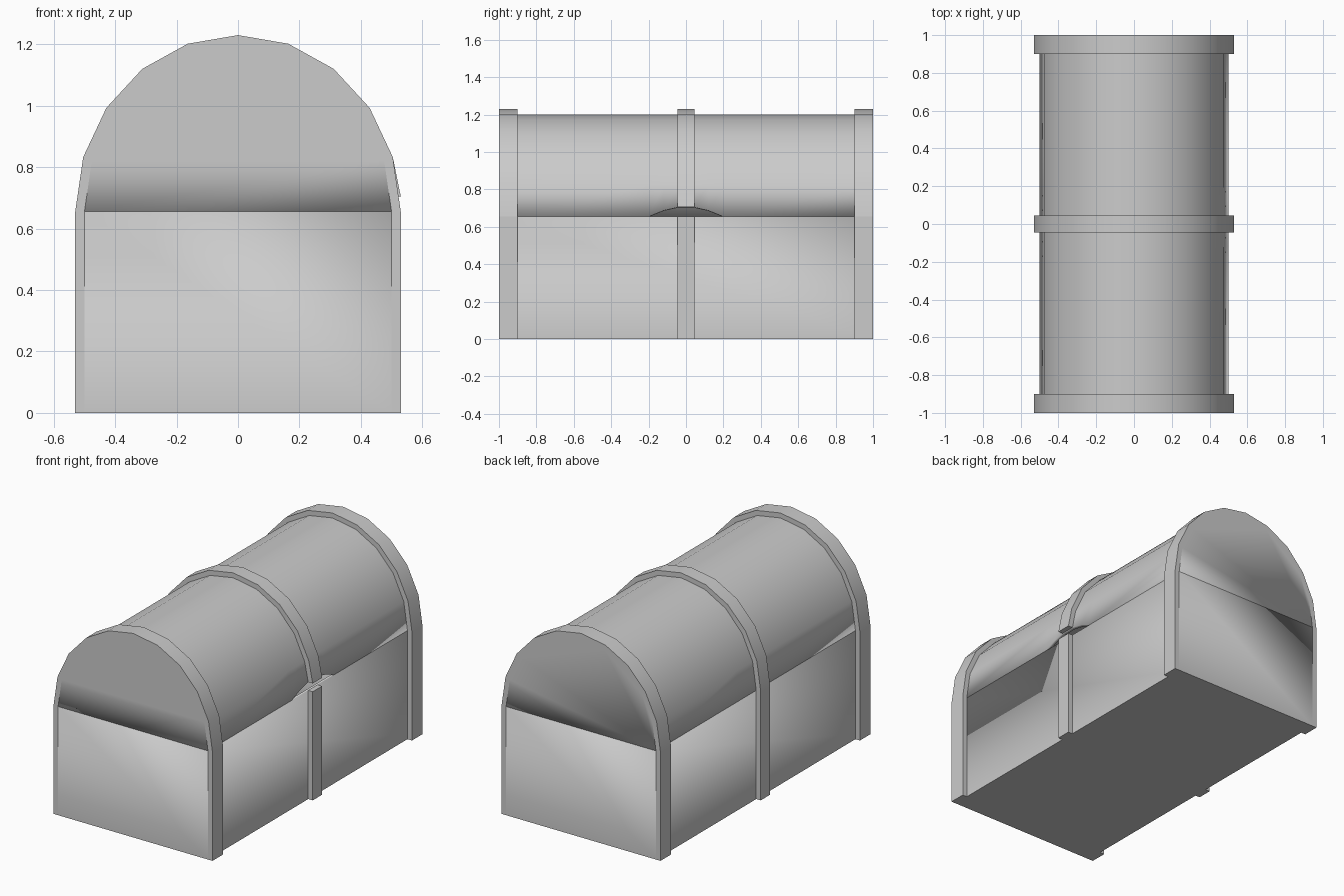
import bpy, bmesh
from math import sin, cos, pi

if "Cube" in bpy.data.objects:
    bpy.data.objects.remove(bpy.data.objects["Cube"])

SEAM = 0.655   # height where lid meets base
STEPS = 10     # segments across the arch


def arch(half_width, rise):
    return [(half_width * cos(pi * i / STEPS), SEAM + rise * sin(pi * i / STEPS))
            for i in range(STEPS + 1)]


def finish(name, bm, wall=0.0):
    bmesh.ops.recalc_face_normals(bm, faces=bm.faces)
    mesh = bpy.data.meshes.new(name)
    bm.to_mesh(mesh)
    bm.free()
    ob = bpy.data.objects.new(name, mesh)
    bpy.context.collection.objects.link(ob)
    bpy.ops.object.select_all(action='DESELECT')
    ob.select_set(True)
    bpy.context.view_layer.objects.active = ob
    bpy.ops.object.shade_smooth_by_angle(angle=pi / 6)
    if wall:
        mod = ob.modifiers.new("wall", 'SOLIDIFY')
        mod.thickness = wall
        mod.offset = -1
    return ob


def box(name, x0, x1, y0, y1, z0, z1, open_top=False):
    bm = bmesh.new()
    bmesh.ops.create_cube(bm, size=1)
    for v in bm.verts:
        v.co = (x1 if v.co.x > 0 else x0, y1 if v.co.y > 0 else y0, z1 if v.co.z > 0 else z0)
    if open_top:
        top = [f for f in bm.faces if all(v.co.z > z1 - 1e-4 for v in f.verts)]
        bmesh.ops.delete(bm, geom=top, context='FACES_ONLY')
    return finish(name, bm, 0.02 if open_top else 0)


# Base: open-topped box
box("base", -0.5, 0.5, -1, 1, 0, SEAM, open_top=True)

# Lid: hollow arched shell with a finger notch in its right rim
stations = [(-1, 0), (-0.2, 0), (-0.12, 0.033), (-0.045, 0.05),
            (0.045, 0.05), (0.12, 0.033), (0.2, 0), (1, 0)]
bm = bmesh.new()
rings = []
for y, lift in stations:
    rings.append([bm.verts.new((x, y, z + (lift if i == 0 else 0)))
                  for i, (x, z) in enumerate(arch(0.5, 0.545))])
for a, b in zip(rings, rings[1:]):
    for i in range(STEPS):
        bm.faces.new((a[i], a[i + 1], b[i + 1], b[i]))
bm.faces.new(rings[0])
bm.faces.new(rings[-1])
finish("lid", bm, 0.02)


def lid_band(name, y0, y1, lift=0.0):
    bm = bmesh.new()
    loops = []
    for rad, rise, y in ((0.53, 0.575, y0), (0.53, 0.575, y1), (0.5, 0.545, y1), (0.5, 0.545, y0)):
        loops.append([bm.verts.new((x, y, z + (lift if i == 0 else 0)))
                      for i, (x, z) in enumerate(arch(rad, rise))])
    for k in range(4):
        a, b = loops[k], loops[(k + 1) % 4]
        for i in range(STEPS):
            bm.faces.new((a[i], a[i + 1], b[i + 1], b[i]))
    bm.faces.new([l[0] for l in loops])
    bm.faces.new([l[-1] for l in loops])
    finish(name, bm)


# Reinforcing bands: arch on the lid, upright strips on the base
for label, y0, y1, lift in (("front", -1, -0.9, 0), ("middle", -0.045, 0.045, 0.05), ("back", 0.9, 1, 0)):
    lid_band(label + "_lid_band", y0, y1, lift)
    box(label + "_right_base_band", 0.5, 0.53, y0, y1, 0, SEAM)
    box(label + "_left_base_band", -0.53, -0.5, y0, y1, 0, SEAM)
